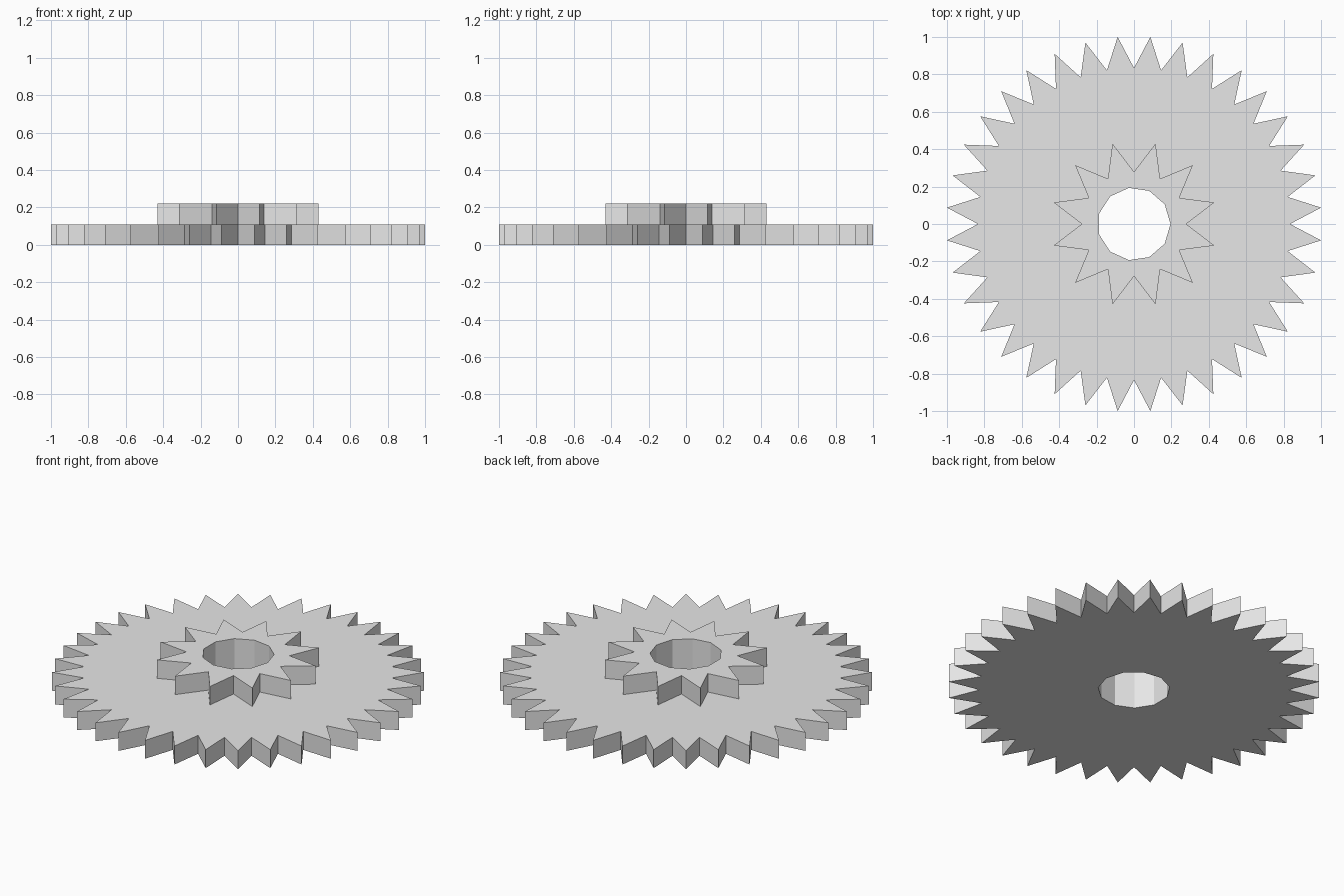
import bpy
import bmesh
from math import sin, cos, tau

cube = bpy.data.objects.get("Cube")
if cube:
    bpy.data.objects.remove(cube, do_unlink=True)

BASE_Z, STEP_Z, TOP_Z = 0.0, 0.11, 0.22

steel = bpy.data.materials.new("light_grey")
steel.use_nodes = True
steel.diffuse_color = (0.8, 0.8, 0.8, 1)
steel.node_tree.nodes["Principled BSDF"].inputs["Base Color"].default_value = (0.8, 0.8, 0.8, 1)

bm = bmesh.new()


def ring(radii, count, z):
    """Closed loop of count points whose radius cycles through radii."""
    verts = []
    for i in range(count):
        r, a = radii[i % len(radii)], tau * i / count
        verts.append(bm.verts.new((r * cos(a), r * sin(a), z)))
    return verts


def loop_edges(verts):
    edges = []
    for a, b in zip(verts, verts[1:] + verts[:1]):
        edges.append(bm.edges.get((a, b)) or bm.edges.new((a, b)))
    return edges


def wall(low, high):
    for i in range(len(low)):
        j = (i + 1) % len(low)
        bm.faces.new((low[i], low[j], high[j], high[i]))


def cap(outer, inner):
    """Flat face between an outer and an inner loop."""
    bmesh.ops.triangle_fill(bm, use_beauty=True, edges=loop_edges(outer) + loop_edges(inner))


# Large gear: 36 pointed teeth
large_low, large_high = [ring((0.834, 1.004), 72, z) for z in (BASE_Z, STEP_Z)]
# Small gear on top: 12 pointed teeth
small_low, small_high = [ring((0.279, 0.445), 24, z) for z in (STEP_Z, TOP_Z)]
# Eleven-sided shaft hole through both
hole_low, hole_high = [ring((0.195,), 11, z) for z in (BASE_Z, TOP_Z)]

for low, high in ((large_low, large_high), (small_low, small_high), (hole_low, hole_high)):
    wall(low, high)
cap(large_low, hole_low)
cap(large_high, small_low)
cap(small_high, hole_high)

bmesh.ops.recalc_face_normals(bm, faces=bm.faces)
mesh = bpy.data.meshes.new("compound_gear")
bm.to_mesh(mesh)
bm.free()
mesh.materials.append(steel)
gear = bpy.data.objects.new("compound_gear", mesh)
bpy.context.collection.objects.link(gear)
